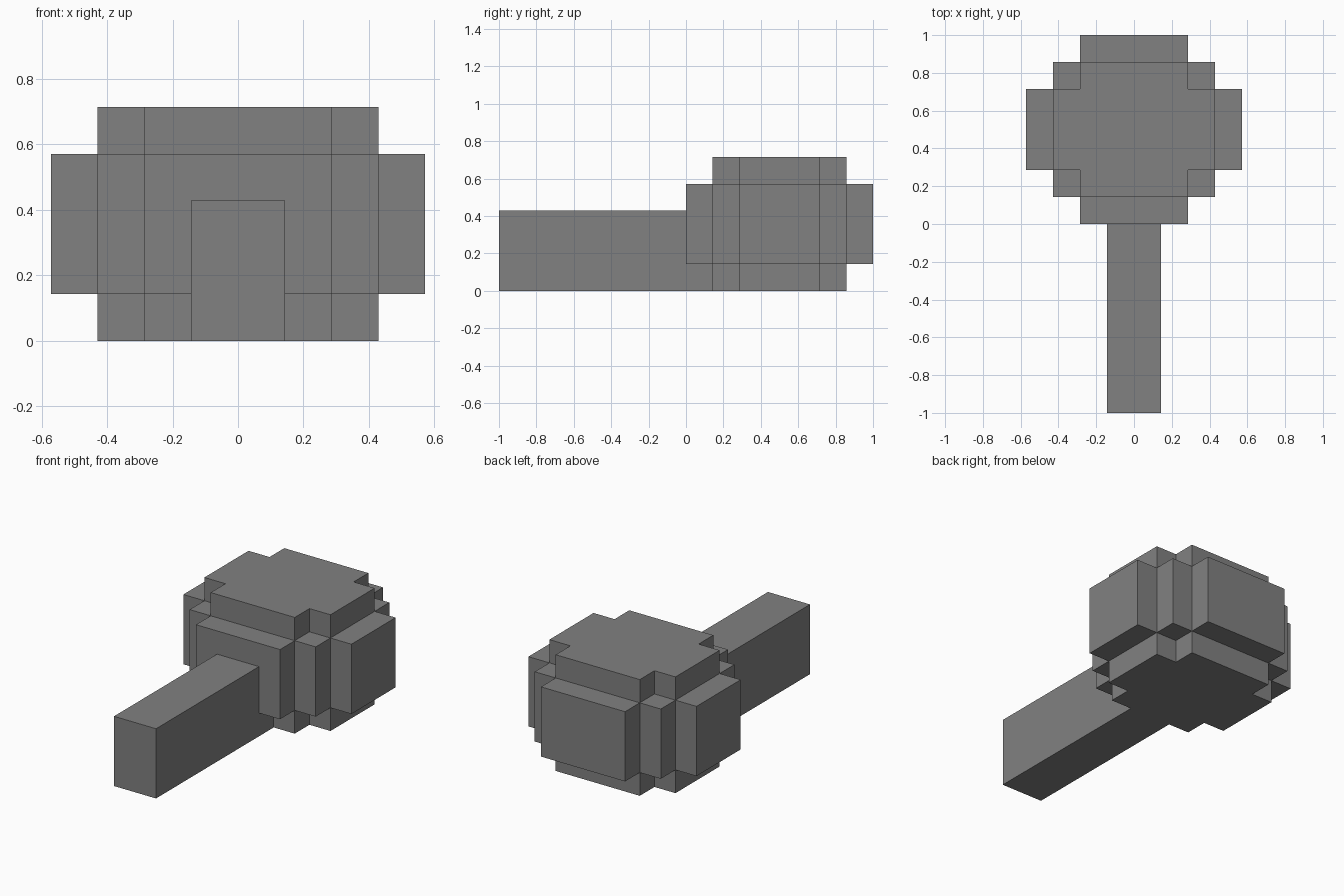
import bpy
import bmesh
from itertools import product
from mathutils import Vector

U = 1 / 7  # one block of the grid

cube = bpy.data.objects.get("Cube")
if cube:
    bpy.data.objects.remove(cube, do_unlink=True)

grey = bpy.data.materials.new("stone_grey")
grey.use_nodes = True
colour = (0.22, 0.22, 0.22, 1)
grey.diffuse_color = colour
grey.node_tree.nodes["Principled BSDF"].inputs["Base Color"].default_value = colour


def block_part(name, boxes):
    """Outer skin of the union of boxes, each (half width, y0, y1, z0, z1) in blocks."""
    cells = set()
    for w, y0, y1, z0, z1 in boxes:
        cells |= set(product(range(-w, w), range(y0, y1), range(z0, z1)))
    bm = bmesh.new()
    verts = {}

    def vert(p):
        key = tuple(round(c) for c in p)
        if key not in verts:
            verts[key] = bm.verts.new(Vector(key) * U)
        return verts[key]

    # Only the sides without a neighbouring block get a face
    for cell in sorted(cells):
        for axis, sign in product(range(3), (-1, 1)):
            n = Vector((0, 0, 0))
            n[axis] = sign
            if tuple(round(c) for c in Vector(cell) + n) in cells:
                continue
            a = Vector((0, 0, 0))
            a[(axis + 1) % 3] = 1
            b = n.cross(a)
            mid = Vector(cell) + Vector((0.5, 0.5, 0.5)) + n / 2
            corners = [mid + (s * a + t * b) / 2
                       for s, t in ((-1, -1), (1, -1), (1, 1), (-1, 1))]
            bm.faces.new([vert(c) for c in corners])

    # Merge flat neighbours into clean large faces
    bmesh.ops.dissolve_limit(bm, angle_limit=0.01, verts=bm.verts[:], edges=bm.edges[:])
    mesh = bpy.data.meshes.new(name)
    bm.to_mesh(mesh)
    bm.free()
    mesh.materials.append(grey)
    obj = bpy.data.objects.new(name, mesh)
    bpy.context.collection.objects.link(obj)
    return obj


# Rounded, stepped head: a wide middle band and a narrower full-height core
block_part("head", [
    (4, 2, 5, 1, 4), (3, 1, 6, 1, 4), (2, 0, 7, 1, 4),
    (3, 2, 5, 0, 5), (2, 1, 6, 0, 5),
])

# Straight handle, running under the band up to the core
block_part("handle", [(1, -7, 1, 0, 3)])
